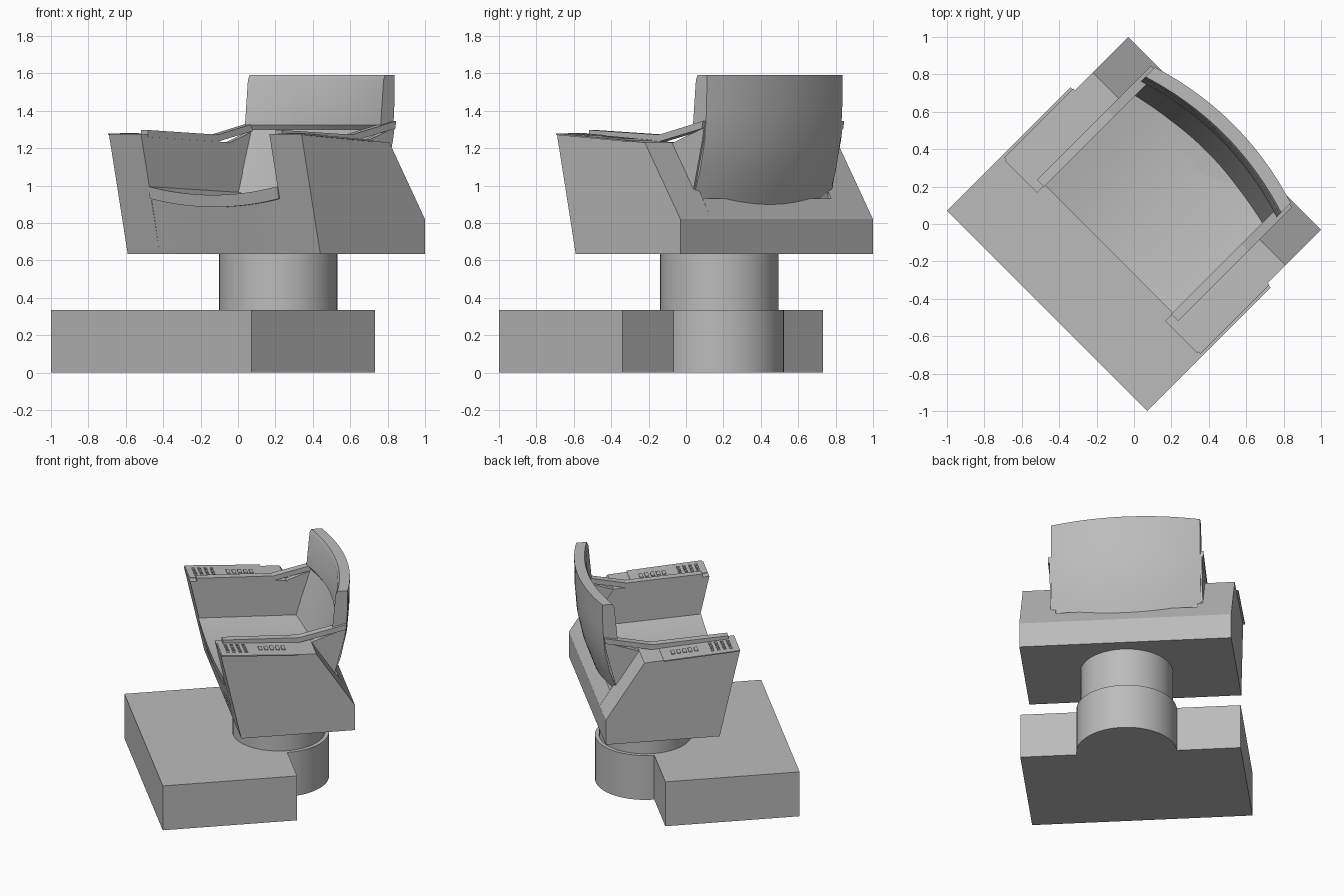
import bpy, bmesh, math

old = bpy.data.objects.get("Cube")
if old:
    bpy.data.objects.remove(old)

grey = bpy.data.materials.new("plain grey")
grey.use_nodes = True
colour = (0.5, 0.5, 0.5, 1)
grey.diffuse_color = colour
grey.node_tree.nodes["Principled BSDF"].inputs["Base Color"].default_value = colour

TURN = math.radians(-45)   # the chair stands diagonally
HALF = 0.728               # half width of the seat body
ARM_IN = 0.485             # inner wall of the arms


def finish(name, bm, smooth=False):
    bmesh.ops.recalc_face_normals(bm, faces=bm.faces)
    mesh = bpy.data.meshes.new(name)
    bm.to_mesh(mesh)
    bm.free()
    mesh.materials.append(grey)
    obj = bpy.data.objects.new(name, mesh)
    bpy.context.collection.objects.link(obj)
    obj.rotation_euler.z = TURN
    if smooth:
        bpy.ops.object.select_all(action='DESELECT')
        obj.select_set(True)
        bpy.context.view_layer.objects.active = obj
        bpy.ops.object.shade_smooth_by_angle(angle=math.radians(25))
    return obj


def prism(bm, profile, x0, x1, steps=1, bend=lambda t, y, z: (y, z)):
    """Sweep a (y, z) profile from x0 to x1; bend moves points, t is -1 to 1."""
    rings = []
    for i in range(steps + 1):
        f = i / steps
        rings.append([bm.verts.new((x0 + (x1 - x0) * f, *bend(2 * f - 1, y, z)))
                      for y, z in profile])
    count = len(profile)
    for a, b in zip(rings, rings[1:]):
        for k in range(count):
            j = (k + 1) % count
            bm.faces.new((a[k], a[j], b[j], b[k]))
    bm.faces.new(rings[0])
    bm.faces.new(rings[-1])


def part(name, profile, x0, x1, steps=1, bend=lambda t, y, z: (y, z)):
    bm = bmesh.new()
    prism(bm, profile, x0, x1, steps, bend)
    return finish(name, bm, steps > 1)


def drum(name, radius, z0, z1):
    bm = bmesh.new()
    bmesh.ops.create_cone(bm, cap_ends=True, segments=48, radius1=radius,
                          radius2=radius, depth=z1 - z0)
    bmesh.ops.translate(bm, verts=bm.verts, vec=(0.026, 0.278, (z0 + z1) / 2))
    finish(name, bm, True)


# Base block with round rear and pedestal
part("base_block", [(-0.656, 0), (0.277, 0), (0.277, 0.335), (-0.656, 0.335)],
     -0.757, 0.757)
drum("base_drum", 0.345, 0, 0.335)
drum("pedestal", 0.317, 0.33, 0.64)


# Seat body between the arms, and the dished seat pan
def dish(t, y, z):
    return (y, z - 0.045 * (1 - t * t)) if z > 0.9 and y < 0.6 else (y, z)


part("seat_body", [(-0.106, 0.635), (0.686, 0.635), (0.686, 0.82),
                   (0.615, 0.93), (-0.17, 0.935)], -0.49, 0.49, 16, dish)
part("seat_pan", [(-0.179, 0.93), (0.59, 0.91), (0.59, 0.96), (-0.19, 0.995)],
     -0.487, 0.487, 16, dish)


# Curved backrest with a thicker head section
def wrap(t, y, z):
    return y + 0.08 * (1 - t * t), z


part("backrest", [(0.47, 0.93), (0.5, 1.03), (0.583, 1.3), (0.566, 1.325),
                  (0.588, 1.565), (0.6, 1.59), (0.672, 1.59), (0.668, 1.4),
                  (0.655, 1.24), (0.62, 1.08), (0.573, 0.95), (0.555, 0.9)],
     -0.513, 0.513, 20, wrap)


# Height of the sloping arm top
def arm_top(y):
    return 1.275 - 0.068 * (y + 0.248)


def pad(bm, x0, x1, y0, y1, height, lift=0.0):
    prism(bm, [(y0, arm_top(y0) + lift), (y1, arm_top(y1) + lift),
               (y1, arm_top(y1) + height), (y0, arm_top(y0) + height)], x0, x1)


for side, label in ((1, "left"), (-1, "right")):
    # Arm block
    part(label + "_arm", [(-0.106, 0.635), (0.686, 0.635), (0.686, 0.82),
                          (0.417, 1.23), (-0.248, 1.275)],
         side * ARM_IN, side * HALF)
    # Side panel joining arm and backrest
    part(label + "_side_panel", [(0.34, 1.2), (0.66, 1.31), (0.647, 1.24),
                                 (0.575, 0.96), (0.5, 0.9), (0.4, 1.1)],
         side * 0.488, side * 0.524)
    # Raised rail along the inner edge
    part(label + "_rail", [(-0.2, 1.26), (0.33, 1.235), (0.655, 1.305),
                           (0.662, 1.345), (0.33, 1.272), (-0.2, 1.297)],
         side * 0.482, side * 0.534)
    # Thin control plate, slightly proud of the outer wall
    bm = bmesh.new()
    pad(bm, side * 0.54, side * 0.742, -0.24, 0.283, 0.004, -0.004)
    finish(label + "_control_plate", bm)
    # Buttons: a grid in front, a row of bars behind
    bm = bmesh.new()
    for row in range(4):
        for col in range(4):
            x, y = 0.565 + 0.036 * col, -0.2 + 0.042 * row
            pad(bm, side * x, side * (x + 0.02), y, y + 0.02, 0.009)
    for k in range(5):
        y = 0.03 + 0.04 * k
        pad(bm, side * 0.6, side * 0.66, y, y + 0.025, 0.009)
    finish(label + "_buttons", bm)
